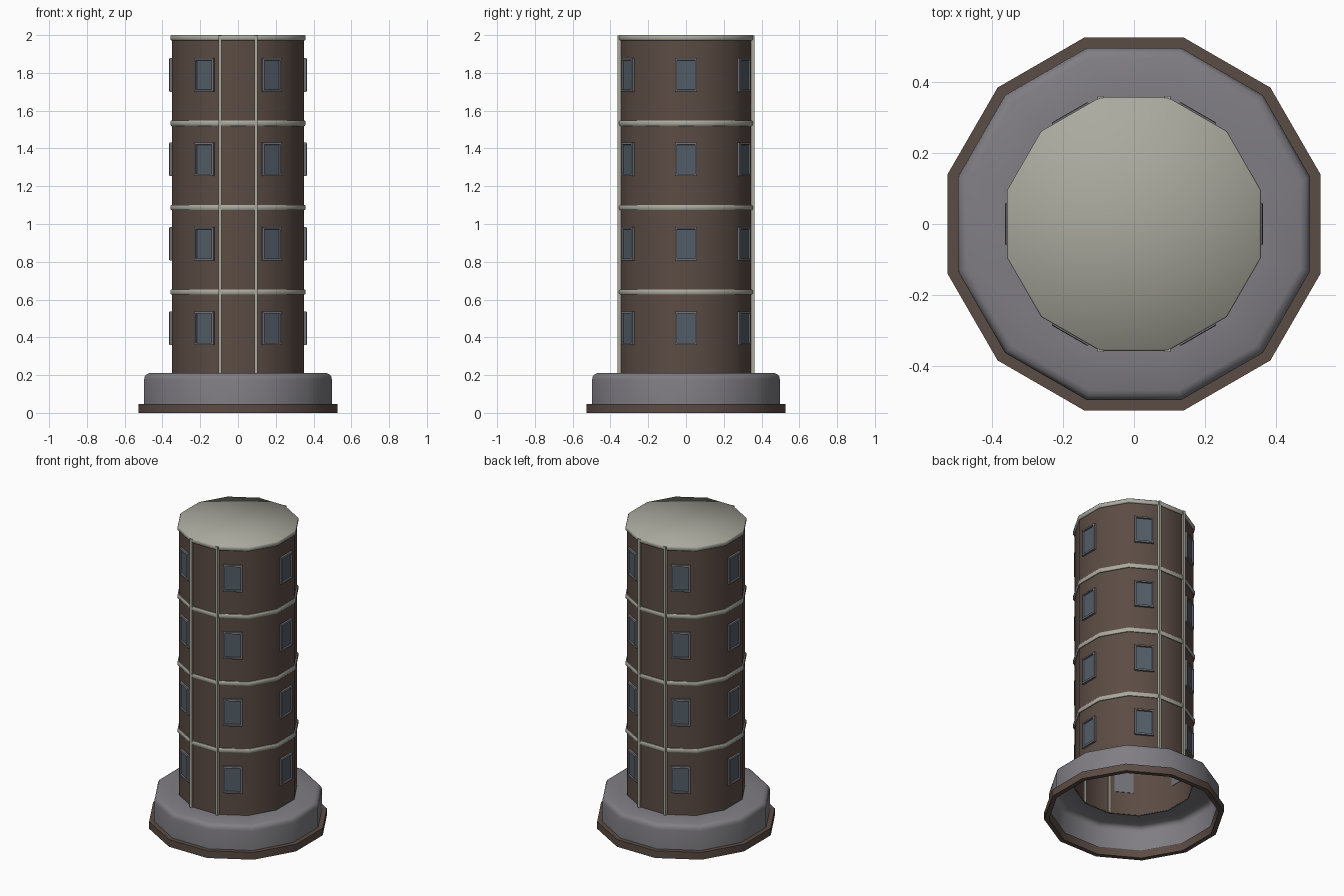
import bpy, bmesh, math
from mathutils import Matrix, Vector

if "Cube" in bpy.data.objects:
    bpy.data.objects.remove(bpy.data.objects["Cube"])

SIDES = 12
LEVEL = 0.447          # storey height


def material(name, rgb):
    m = bpy.data.materials.new(name)
    m.diffuse_color = (*rgb, 1)
    m.use_nodes = True
    m.node_tree.nodes["Principled BSDF"].inputs["Base Color"].default_value = m.diffuse_color
    return m


BROWN = material("brown wall", (0.105, 0.072, 0.058))
GREY = material("grey stone", (0.215, 0.208, 0.228))
TRIM = material("pale trim", (0.40, 0.40, 0.345))
GLASS = material("slate glass", (0.085, 0.110, 0.135))
FRAME = material("window frame grey", (0.165, 0.165, 0.185))


def finish(name, bm, mats, angle=None):
    bmesh.ops.recalc_face_normals(bm, faces=bm.faces)
    me = bpy.data.meshes.new(name)
    bm.to_mesh(me)
    bm.free()
    for m in mats:
        me.materials.append(m)
    ob = bpy.data.objects.new(name, me)
    bpy.context.collection.objects.link(ob)
    if angle:
        bpy.ops.object.select_all(action='DESELECT')
        ob.select_set(True)
        bpy.context.view_layer.objects.active = ob
        bpy.ops.object.shade_smooth_by_angle(angle=math.radians(angle))
    return ob


def lathe(name, profile, mat, angle=35, closed=False, cap=False):
    """Twelve-sided shell from (apothem, z) points, flat faces toward x and y."""
    bm = bmesh.new()
    rings = []
    for a, z in profile:
        r = a / math.cos(math.pi / SIDES)
        rings.append([bm.verts.new((r * math.cos((i + .5) * math.tau / SIDES),
                                    r * math.sin((i + .5) * math.tau / SIDES), z))
                      for i in range(SIDES)])
    pairs = list(zip(rings, rings[1:]))
    if closed:
        pairs.append((rings[-1], rings[0]))
    for lo, hi in pairs:
        for i in range(SIDES):
            j = (i + 1) % SIDES
            bm.faces.new((lo[i], lo[j], hi[j], hi[i]))
    if cap:
        top = bm.verts.new((0, 0, profile[-1][1]))
        for i in range(SIDES):
            bm.faces.new((rings[-1][i], rings[-1][(i + 1) % SIDES], top))
    return finish(name, bm, [mat], angle)


# Foot ring, open underneath
lathe("foot_ring", [(0.497, 0), (0.526, 0), (0.526, 0.048), (0.490, 0.048)], BROWN, closed=True)

# Stone base shell with a rounded shoulder and open middle
lathe("stone_base", [(0.497, 0.04), (0.497, 0.175), (0.494, 0.191), (0.486, 0.203),
                     (0.470, 0.210), (0.348, 0.210)], GREY)

# Hollow tower wall
lathe("tower_wall", [(0.349, 0.205), (0.349, 1.985)], BROWN)

# Floor bands
for k in range(1, 4):
    z = 0.193 + k * LEVEL
    lathe(f"floor_band_{k}", [(0.347, z - 0.014), (0.354, z - 0.014), (0.358, z - 0.008),
                              (0.358, z + 0.008), (0.354, z + 0.014), (0.347, z + 0.014)], TRIM)

# Flat roof with its edge band
lathe("roof", [(0.347, 1.972), (0.354, 1.972), (0.358, 1.978), (0.358, 1.994),
               (0.354, 2.0)], TRIM, angle=100, cap=True)

# Vertical strips on the front and back corners
bm = bmesh.new()
for sx in (-1, 1):
    for sy in (-1, 1):
        bmesh.ops.create_cube(bm, size=1, matrix=Matrix.Translation(
            (sx * 0.095, sy * 0.352, 1.104)) @ Matrix.Diagonal((0.017, 0.020, 1.788, 1)))
finish("corner_strips", bm, [TRIM])

# Windows: box on every second face, with inset, sunken panes
bm = bmesh.new()
for k in range(4):
    for i in range(6):
        rot = Matrix.Rotation(i * math.tau / 6, 4, 'Z')
        mat = rot @ Matrix.Translation((0.354, 0, 0.448 + k * LEVEL)) @ Matrix.Diagonal((0.016, 0.118, 0.178, 1))
        verts = bmesh.ops.create_cube(bm, size=1, matrix=mat)["verts"]
        out = rot @ Vector((1, 0, 0))
        faces = {f for v in verts for f in v.link_faces}
        for f in faces:
            f.normal_update()
        front = max(faces, key=lambda f: f.normal.dot(out))
        bmesh.ops.inset_individual(bm, faces=[front], thickness=0.006, depth=0.002)
        bmesh.ops.inset_individual(bm, faces=[front], thickness=0.009)
        bmesh.ops.inset_individual(bm, faces=[front], thickness=0.002, depth=-0.010)
        front.material_index = 1
finish("windows", bm, [FRAME, GLASS])
